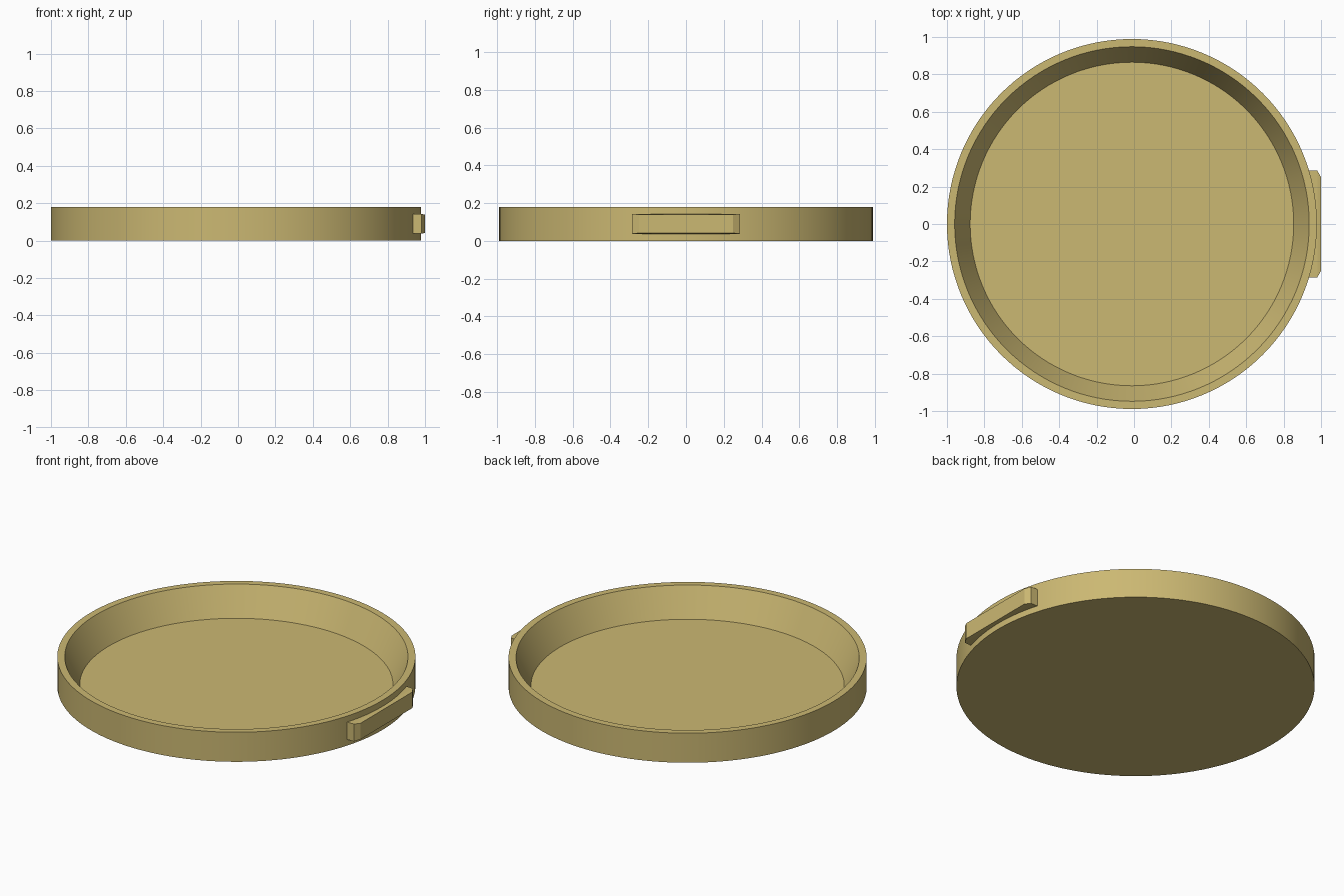
import bpy
import bmesh
import math

if "Cube" in bpy.data.objects:
    bpy.data.objects.remove(bpy.data.objects["Cube"])

mat = bpy.data.materials.new("pale_brass")
mat.diffuse_color = (0.60, 0.48, 0.17, 1)
mat.use_nodes = True
mat.node_tree.nodes["Principled BSDF"].inputs["Base Color"].default_value = mat.diffuse_color


def add_object(name, bm):
    bmesh.ops.recalc_face_normals(bm, faces=bm.faces)
    mesh = bpy.data.meshes.new(name)
    bm.to_mesh(mesh)
    bm.free()
    mesh.materials.append(mat)
    obj = bpy.data.objects.new(name, mesh)
    bpy.context.collection.objects.link(obj)
    return obj


# Round tray: lathed profile (radius, height) with sloping inner wall
SEG, CX = 128, -0.011
profile = [(0.989, 0.0), (0.989, 0.18), (0.948, 0.18), (0.865, 0.01)]
bm = bmesh.new()
rings = [[bm.verts.new((CX + r * math.cos(2 * math.pi * i / SEG),
                        r * math.sin(2 * math.pi * i / SEG), z))
          for i in range(SEG)] for r, z in profile]
for a, b in zip(rings, rings[1:]):
    for i in range(SEG):
        j = (i + 1) % SEG
        bm.faces.new((a[i], a[j], b[j], b[i]))
bm.faces.new(rings[0])    # underside
bm.faces.new(rings[-1])   # floor
tray = add_object("tray", bm)
bpy.context.view_layer.objects.active = tray
tray.select_set(True)
bpy.ops.object.shade_smooth_by_angle(angle=math.radians(30))

# Side grip: block with a bevelled outer face (x, half width, half height)
bm = bmesh.new()
sections = [(0.93, 0.285, 0.053), (0.98, 0.285, 0.053), (1.0, 0.25, 0.049)]
loops = [[bm.verts.new((x, sy * w, 0.09 + sz * h))
          for sy, sz in ((-1, -1), (1, -1), (1, 1), (-1, 1))]
         for x, w, h in sections]
for a, b in zip(loops, loops[1:]):
    for i in range(4):
        j = (i + 1) % 4
        bm.faces.new((a[i], a[j], b[j], b[i]))
bm.faces.new(loops[0])
bm.faces.new(loops[-1])
add_object("side_grip", bm)
